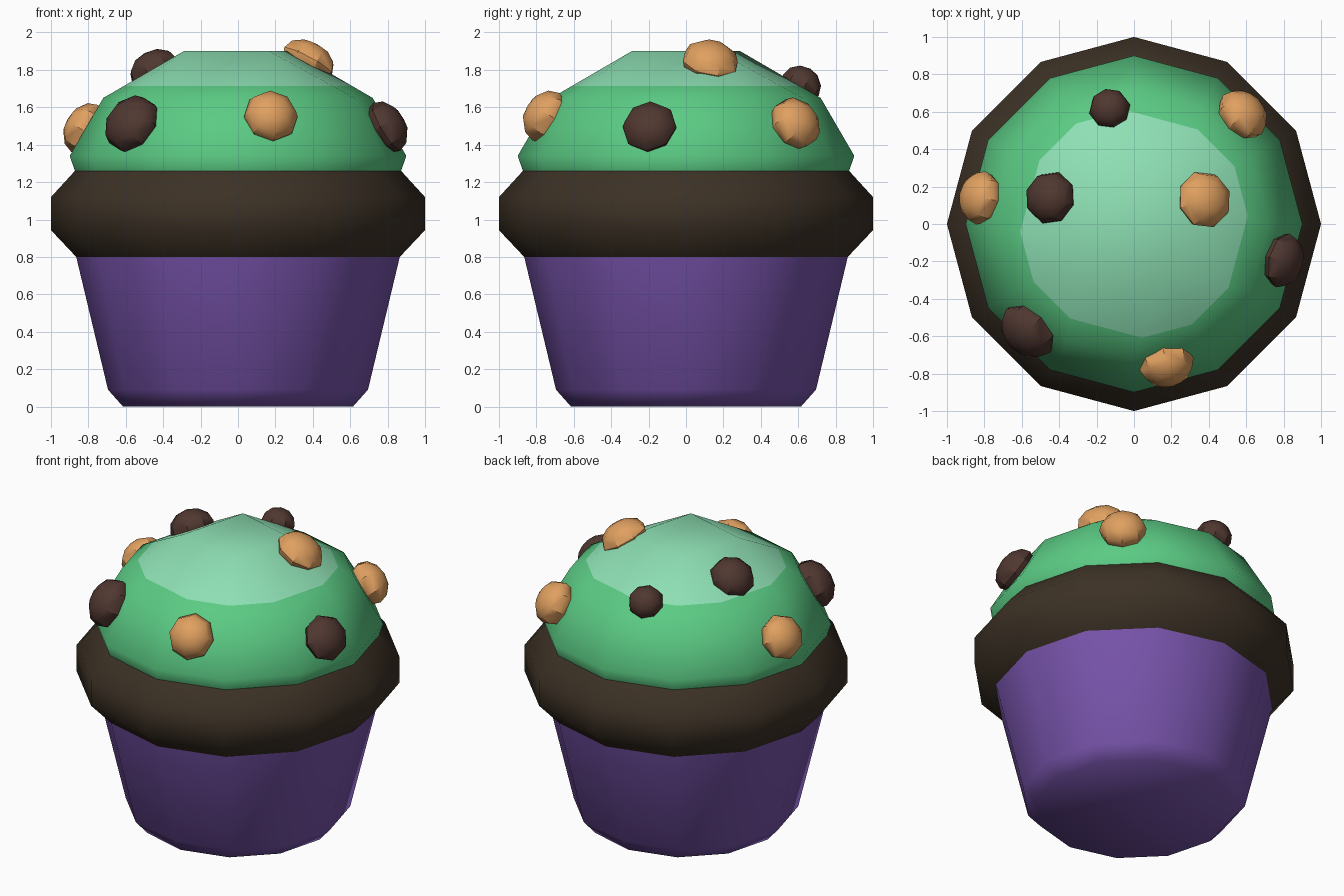
import bpy, bmesh, math
from mathutils import Vector, Matrix

if "Cube" in bpy.data.objects:
    bpy.data.objects.remove(bpy.data.objects["Cube"])

SIDES = 12


def material(name, r, g, b):
    m = bpy.data.materials.new(name)
    lin = [((c / 255 + 0.055) / 1.055) ** 2.4 for c in (r, g, b)]
    m.diffuse_color = (*lin, 1)
    m.use_nodes = True
    m.node_tree.nodes["Principled BSDF"].inputs["Base Color"].default_value = m.diffuse_color
    return m


PURPLE = material("purple wrapper", 120, 84, 172)
BROWN = material("dark brown rim", 60, 49, 37)
GREEN = material("green icing", 91, 203, 132)
PALE = material("pale green glaze", 142, 224, 180)
CHOC = material("chocolate chip", 80, 55, 48)
CARAMEL = material("caramel chip", 224, 160, 96)


def finish(name, bm, mats, angle=60):
    bmesh.ops.recalc_face_normals(bm, faces=bm.faces)
    me = bpy.data.meshes.new(name)
    bm.to_mesh(me)
    bm.free()
    for m in mats:
        me.materials.append(m)
    ob = bpy.data.objects.new(name, me)
    bpy.context.collection.objects.link(ob)
    bpy.ops.object.select_all(action='DESELECT')
    ob.select_set(True)
    bpy.context.view_layer.objects.active = ob
    bpy.ops.object.shade_smooth_by_angle(angle=math.radians(angle))
    return ob


def add_ring(bm, r, z, n=SIDES, start=0.0):
    return [bm.verts.new((r * math.cos(start + math.tau * i / n),
                          r * math.sin(start + math.tau * i / n), z))
            for i in range(n)]


def lathe(bm, profile):
    """Stack of rings joined by quads; returns the list of rings."""
    rings = [add_ring(bm, r, z) for r, z in profile]
    for a, b in zip(rings, rings[1:]):
        for i in range(SIDES):
            j = (i + 1) % SIDES
            bm.faces.new((a[i], a[j], b[j], b[i]))
    return rings


# wrapper cup with closed base
bm = bmesh.new()
rings = lathe(bm, [(0.615, 0), (0.695, 0.09), (0.865, 0.80)])
bm.faces.new(rings[0])
finish("wrapper_cup", bm, [PURPLE])

# bulging rim
bm = bmesh.new()
lathe(bm, [(0.865, 0.80), (1.0, 0.943), (1.0, 1.12), (0.872, 1.26)])
finish("rim", bm, [BROWN])

# icing dome: twelve-sided sides, crown filled around a four-cornered flat top
bm = bmesh.new()
rim = lathe(bm, [(0.872, 1.26), (0.90, 1.34), (0.72, 1.65)])[-1]
top = add_ring(bm, 0.335, 1.90, 4, math.radians(30))
bm.faces.new(top)
for k in range(4):
    c = 3 * k + 1                                   # rim vertex under this corner
    a, b, d, e = (rim[(c + o) % SIDES] for o in (-1, 0, 1, 2))
    bm.faces.new((a, b, top[k]))
    bm.faces.new((b, d, top[k]))
    bm.faces.new((d, e, top[(k + 1) % 4], top[k]))
# pale glaze: everything above a level cut
GLAZE_Z = 1.715
bmesh.ops.bisect_plane(bm, geom=bm.verts[:] + bm.edges[:] + bm.faces[:],
                       plane_co=(0, 0, GLAZE_Z), plane_no=(0, 0, 1))
for f in bm.faces:
    f.material_index = int(f.calc_center_median().z > GLAZE_Z)
finish("icing_dome", bm, [GREEN, PALE])


# chips: flattened low-poly balls lying on the icing
def chip(name, mat, x, y, z, r, thick):
    tilt = math.radians(60 if z < 1.66 else 30)
    out = Vector((x, y, 0)).normalized() * math.sin(tilt)
    normal = Vector((out.x, out.y, math.cos(tilt)))
    bm = bmesh.new()
    bmesh.ops.create_uvsphere(bm, u_segments=8, v_segments=6, radius=1)
    bm.transform(Matrix.Translation((x, y, z))
                 @ normal.to_track_quat('Z', 'Y').to_matrix().to_4x4()
                 @ Matrix.Diagonal((r, r, thick, 1)))
    finish(name, bm, [mat], 40)


caramel = [(0.375, 0.13, 1.845, 0.155, 0.105), (-0.82, 0.14, 1.487, 0.145, 0.105),
           (0.175, -0.75, 1.55, 0.147, 0.115), (0.58, 0.585, 1.515, 0.147, 0.11)]
chocolate = [(-0.445, 0.14, 1.79, 0.143, 0.115), (-0.13, 0.615, 1.72, 0.112, 0.10),
             (0.795, -0.195, 1.495, 0.148, 0.10), (-0.565, -0.57, 1.51, 0.165, 0.12)]
for i, c in enumerate(caramel):
    chip(f"caramel_chip_{i + 1}", CARAMEL, *c)
for i, c in enumerate(chocolate):
    chip(f"chocolate_chip_{i + 1}", CHOC, *c)
